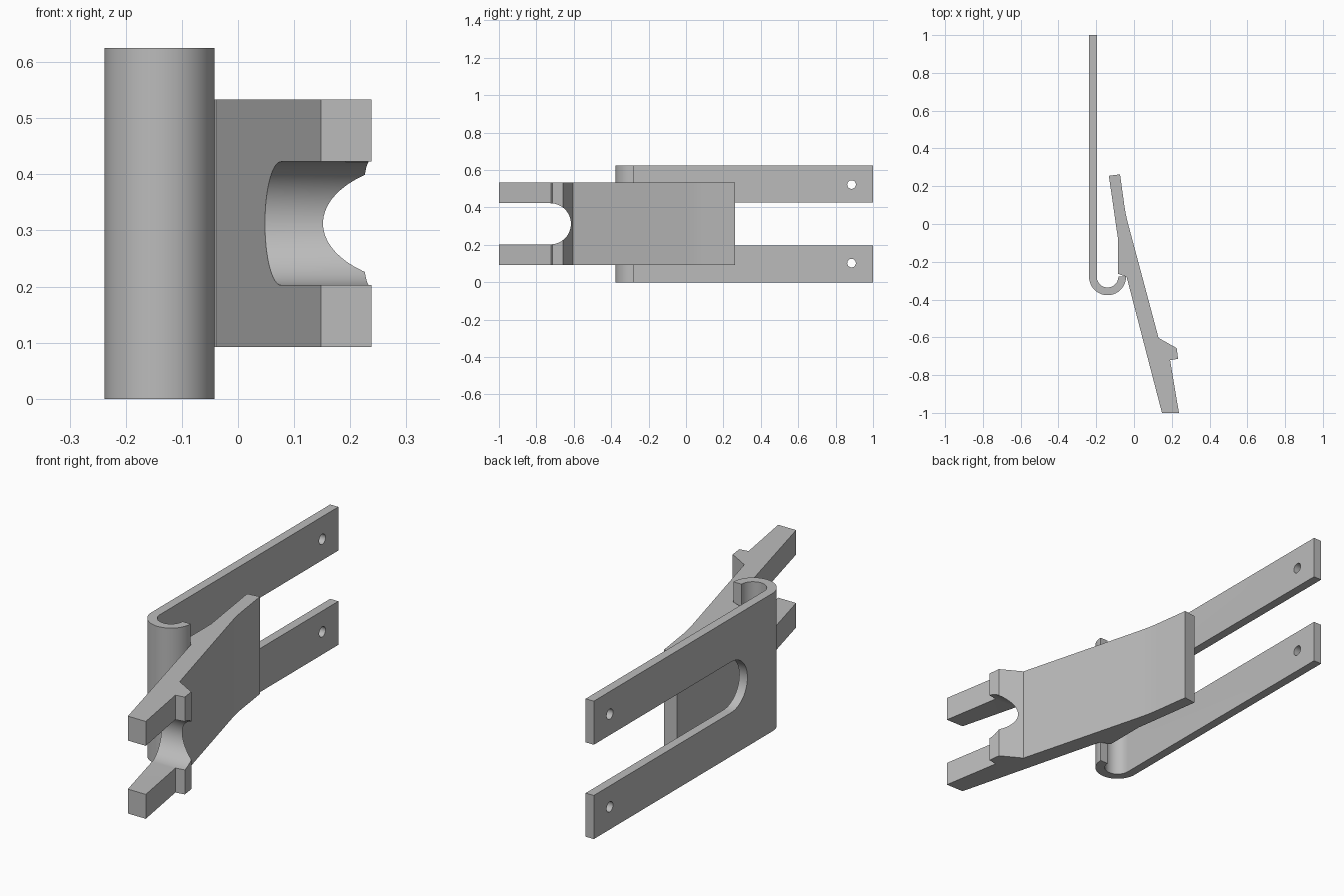
import bpy, bmesh, math
from math import pi, cos, sin

if "Cube" in bpy.data.objects:
    bpy.data.objects.remove(bpy.data.objects["Cube"])

grey = bpy.data.materials.new("plain grey")
grey.diffuse_color = (0.5, 0.5, 0.5, 1)
grey.use_nodes = True
grey.node_tree.nodes["Principled BSDF"].inputs["Base Color"].default_value = grey.diffuse_color


def prism(name, points, vec):
    """Extrude a closed 3D outline along a vector."""
    bm = bmesh.new()
    face = bm.faces.new([bm.verts.new(p) for p in points])
    ext = bmesh.ops.extrude_face_region(bm, geom=[face])
    bmesh.ops.translate(bm, vec=vec,
                        verts=[g for g in ext["geom"] if isinstance(g, bmesh.types.BMVert)])
    bmesh.ops.recalc_face_normals(bm, faces=bm.faces)
    mesh = bpy.data.meshes.new(name)
    bm.to_mesh(mesh)
    bm.free()
    mesh.materials.append(grey)
    obj = bpy.data.objects.new(name, mesh)
    bpy.context.collection.objects.link(obj)
    return obj


def arc(cx, cy, r, a0, a1, n=32):
    return [(cx + r * cos(a0 + (a1 - a0) * i / n),
             cy + r * sin(a0 + (a1 - a0) * i / n)) for i in range(n + 1)]


def cut(obj, outline, x0, x1):
    """Cut a y-z outline through the object along x."""
    cutter = prism("cutter", [(x0, y, z) for y, z in outline], (x1 - x0, 0, 0))
    cutter.hide_render = True
    mod = obj.modifiers.new("cut", 'BOOLEAN')
    mod.operation, mod.solver, mod.object = 'DIFFERENCE', 'EXACT', cutter
    bpy.context.view_layer.objects.active = obj
    bpy.ops.object.modifier_apply(modifier=mod.name)
    bpy.data.objects.remove(cutter)


def smooth(obj):
    bpy.ops.object.select_all(action='DESELECT')
    obj.select_set(True)
    bpy.context.view_layer.objects.active = obj
    bpy.ops.object.shade_smooth_by_angle(angle=math.radians(25))


MID = 0.3125  # mid height of both parts

# Forked strip with rolled hook
profile = ([(-0.238, 1.0)] + arc(-0.14, -0.279, 0.098, pi, 2 * pi)
           + arc(-0.14, -0.279, 0.057, 2 * pi, pi) + [(-0.197, 1.0)])
strip = prism("hooked_strip", [(x, y, 0) for x, y in profile], (0, 0, 2 * MID))
cut(strip, arc(0.015, MID, 0.115, pi / 2, 1.5 * pi) + [(1.1, MID - 0.115), (1.1, MID + 0.115)],
    -0.3, -0.16)
for side in (-1, 1):  # screw holes
    cut(strip, arc(0.885, MID + side * 0.21, 0.023, 0, 2 * pi, 32)[:-1], -0.3, -0.16)
smooth(strip)

# Bent lever with ridge and forked handle end
lever_profile = [(-0.133, 0.255), (-0.074, 0.263), (-0.05, 0.09), (-0.044, 0.055),
                 (-0.036, 0.02), (-0.027, -0.015), (0.13, -0.603), (0.226, -0.657),
                 (0.233, -0.714), (0.191, -0.721), (0.238, -1.0), (0.148, -1.0),
                 (-0.039, -0.28), (-0.086, -0.263), (-0.086, -0.07)]
lever = prism("lever", [(x, y, MID - 0.2205) for x, y in lever_profile], (0, 0, 0.441))
cut(lever, arc(-0.725, MID, 0.11, pi / 2, -pi / 2) + [(-1.1, MID - 0.11), (-1.1, MID + 0.11)],
    -0.3, 0.4)
smooth(lever)
